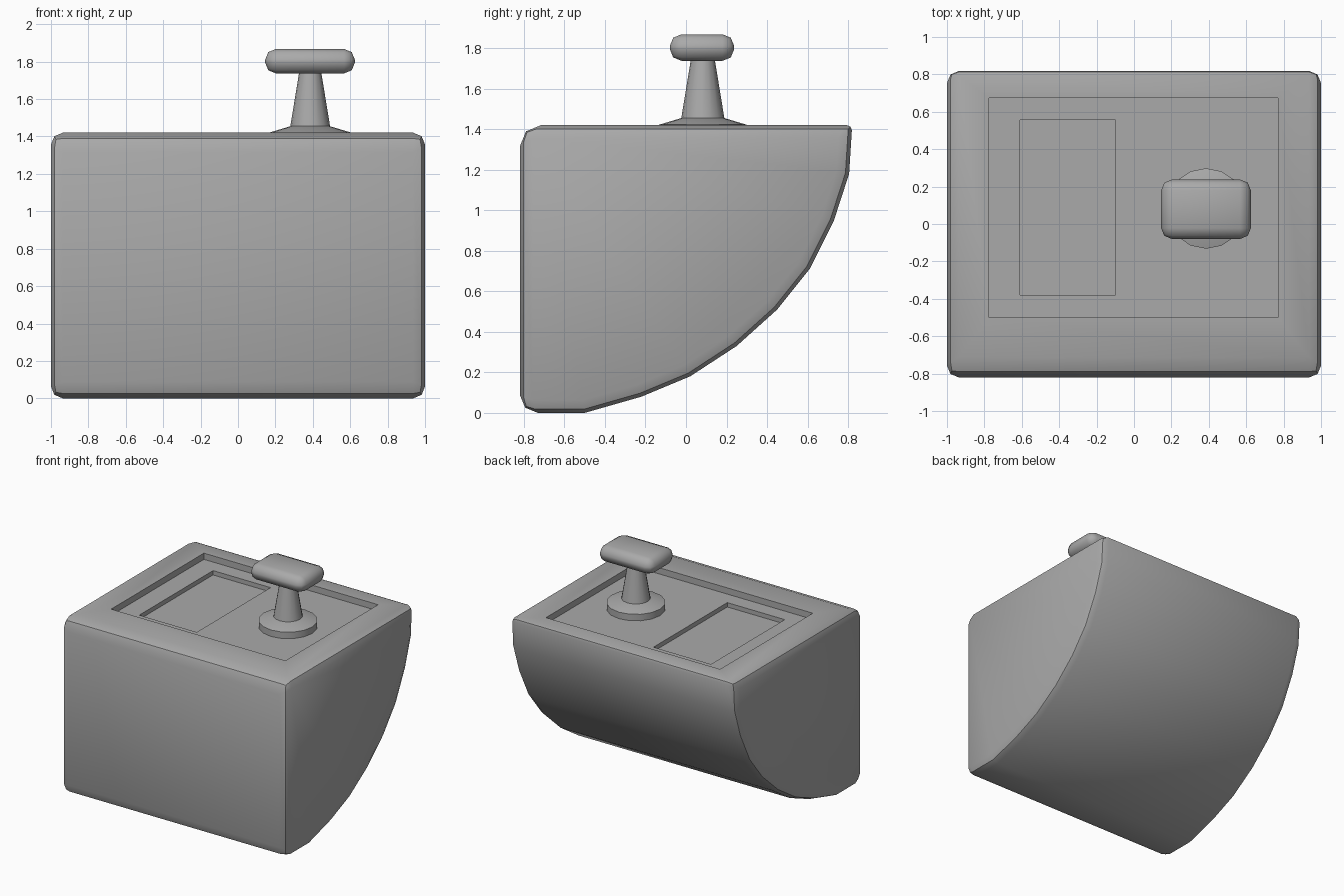
import bpy, bmesh, math
from mathutils import Matrix, Vector

old = bpy.data.objects.get("Cube")
if old:
    bpy.data.objects.remove(old, do_unlink=True)

GREY = (0.4, 0.4, 0.4, 1)
grey = bpy.data.materials.new("plain grey")
grey.use_nodes = True
grey.diffuse_color = GREY
grey.node_tree.nodes["Principled BSDF"].inputs["Base Color"].default_value = GREY


def make(name, bm):
    bmesh.ops.recalc_face_normals(bm, faces=bm.faces)
    mesh = bpy.data.meshes.new(name)
    bm.to_mesh(mesh)
    bm.free()
    mesh.materials.append(grey)
    obj = bpy.data.objects.new(name, mesh)
    bpy.context.collection.objects.link(obj)
    return obj


def activate(obj):
    bpy.ops.object.select_all(action='DESELECT')
    obj.select_set(True)
    bpy.context.view_layer.objects.active = obj


def finish(obj, angle=35):
    activate(obj)
    for mod in list(obj.modifiers):
        bpy.ops.object.modifier_apply(modifier=mod.name)
    bpy.ops.object.shade_smooth_by_angle(angle=math.radians(angle))


def box(name, low, high):
    low, high = Vector(low), Vector(high)
    bm = bmesh.new()
    size = Matrix.Diagonal((*(high - low), 1))
    bmesh.ops.create_cube(bm, size=1, matrix=Matrix.Translation((low + high) / 2) @ size)
    return make(name, bm)


# Body: side profile (y, z) extruded across x, with a curved back
profile = [(-.82, 0), (-.5, 0), (-.22, .08), (.02, .18), (.25, .33), (.45, .51),
           (.61, .71), (.73, .95), (.805, 1.18), (.82, 1.42), (-.82, 1.42)]
bm = bmesh.new()
face = bm.faces.new([bm.verts.new((-1, y, z)) for y, z in profile])
ext = bmesh.ops.extrude_face_region(bm, geom=[face], use_keep_orig=True)
bmesh.ops.translate(bm, vec=(2, 0, 0),
                    verts=[v for v in ext["geom"] if isinstance(v, bmesh.types.BMVert)])

# Rounding: wide at the front, medium round the sides, tight at the top back
weight = bm.edges.layers.float.new("bevel_weight_edge")
for e in bm.edges:
    a, b = (v.co for v in e.verts)
    if abs(a.x - b.x) < 0.01:
        e[weight] = 0.6
    elif a.y < -0.8:
        e[weight] = 1.0 if a.z > 1 else 0.85
    elif a.z > 1.4:
        e[weight] = 0.25
body = make("body", bm)
bevel = body.modifiers.new("Rounding", 'BEVEL')
bevel.limit_method = 'WEIGHT'
bevel.width = 0.105
bevel.segments = 2

# Stepped recesses in the top
cutters = [box("panel_cutter", (-.775, -.5, 1.37), (.77, .675, 1.6)),
           box("tray_cutter", (-.61, -.38, 1.335), (-.1, .555, 1.6))]
for cutter in cutters:
    cutter.hide_render = True
    cut = body.modifiers.new(cutter.name, 'BOOLEAN')
    cut.operation = 'DIFFERENCE'
    cut.solver = 'EXACT'
    cut.object = cutter
finish(body)
for cutter in cutters:
    bpy.data.objects.remove(cutter, do_unlink=True)

# Lever base and stem: turned around a vertical axis
CX, CY = 0.386, 0.083


def turned(name, rings):
    bm = bmesh.new()
    edges = []
    pts = [(0, rings[0][1])] + rings + [(0, rings[-1][1])]
    verts = [bm.verts.new((0, r, z)) for r, z in pts]
    edges = [bm.edges.new(pair) for pair in zip(verts, verts[1:])]
    bmesh.ops.spin(bm, geom=verts + edges, cent=(0, 0, 0), axis=(0, 0, 1),
                   angle=math.tau, steps=16, use_merge=True)
    bmesh.ops.remove_doubles(bm, verts=bm.verts, dist=0.0005)
    bmesh.ops.translate(bm, vec=(CX, CY, 0), verts=bm.verts)
    finish(make(name, bm))


turned("lever_base", [(.215, 1.365), (.215, 1.422), (.105, 1.455)])
turned("lever_stem", [(.107, 1.45), (.058, 1.75)])

# Lever handle: rounded block
handle = box("lever_handle", (.145, -.08, 1.737), (.625, .238, 1.868))
rounding = handle.modifiers.new("Rounding", 'BEVEL')
rounding.width = 0.058
rounding.segments = 2
finish(handle, 60)
